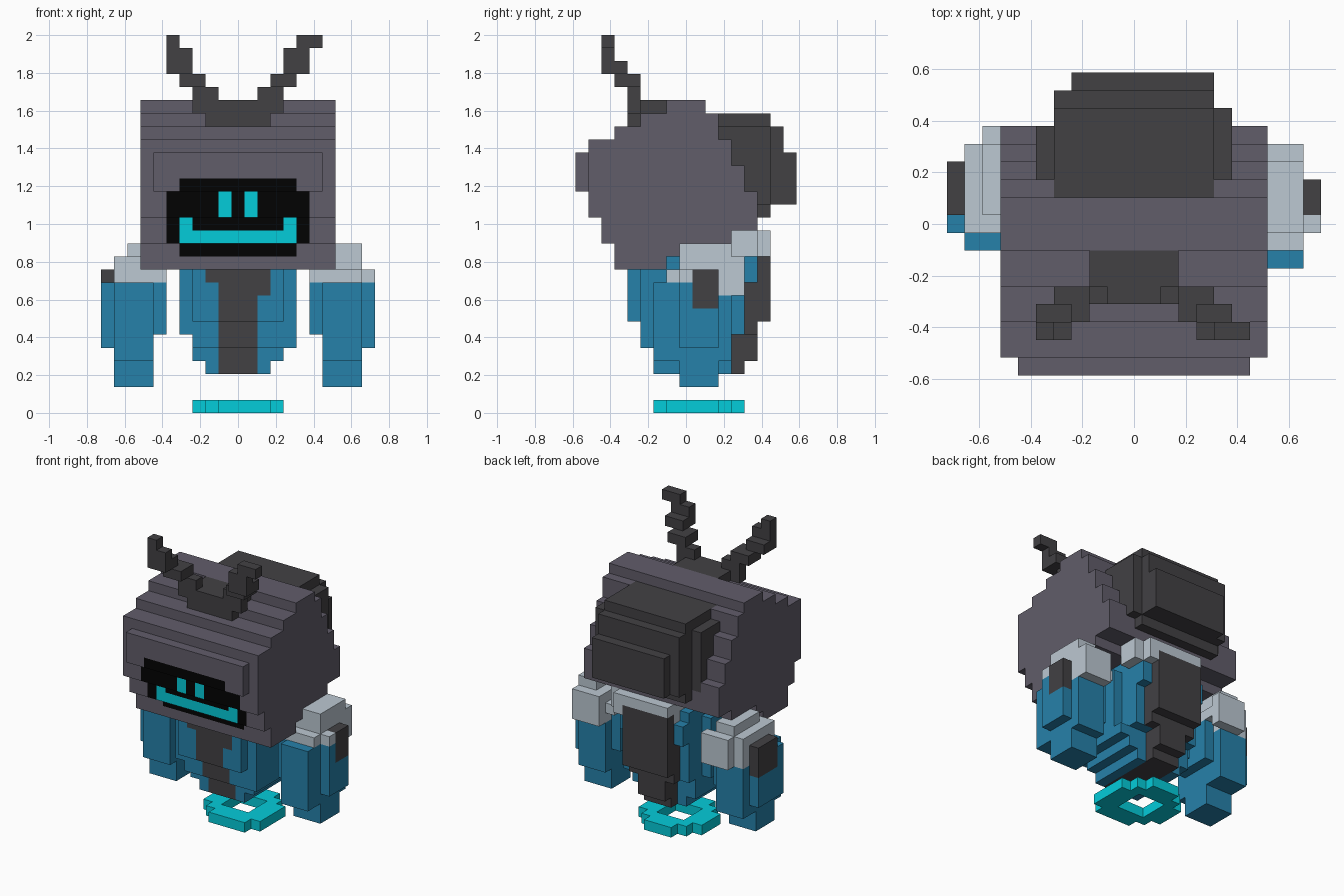
import bpy, bmesh, math
from mathutils import Vector

if "Cube" in bpy.data.objects:
    bpy.data.objects.remove(bpy.data.objects["Cube"])

V = 2 / 29                       # edge length of one block
ORIGIN = Vector((10.5, 8.5, 0))  # grid is 21 x 17 x 29 blocks
grid = {}                        # block -> (part name, colour name)


def linear(c):
    c /= 255
    return c / 12.92 if c <= 0.04045 else ((c + 0.055) / 1.055) ** 2.4


def material(name, rgb):
    m = bpy.data.materials.new(name)
    m.use_nodes = True
    col = tuple(linear(c) for c in rgb) + (1,)
    m.diffuse_color = col
    bsdf = m.node_tree.nodes["Principled BSDF"]
    bsdf.inputs["Base Color"].default_value = col
    bsdf.inputs["Roughness"].default_value = 0.8
    return m


MATS = {
    "purple_grey": material("purple_grey", (97, 93, 106)),
    "charcoal": material("charcoal", (66, 65, 68)),
    "blue": material("blue", (38, 129, 170)),
    "pale_grey": material("pale_grey", (188, 200, 210)),
    "cyan": material("cyan", (4, 204, 218)),
    "black": material("black", (2, 2, 2)),
}


def box(part, colour, x, y, z):
    """Fill a range of blocks; later boxes replace earlier ones."""
    for i in range(*x):
        for j in range(*y):
            for k in range(*z):
                grid[i, j, k] = (part, colour)


def paint_front(colour, x, z):
    """Recolour the frontmost head block of each column."""
    for i in range(*x):
        for k in range(*z):
            j = min(j for j in range(17) if (i, j, k) in grid)
            grid[i, j, k] = ("head", colour)


# Floating ring
for j, (a, b) in enumerate([(9, 13), (8, 14), (7, 14), (7, 14), (7, 14), (8, 13), (9, 12)]):
    box("hover_ring", "cyan", (a, b), (6 + j, 7 + j), (0, 1))
for i in range(9, 12):
    for j in range(8, 11):
        del grid[i, j, 0]

# Tapering torso
for x, y, z in [((8, 13), (6, 12), (3, 4)), ((7, 14), (6, 12), (4, 5)),
                ((7, 15), (5, 12), (5, 6)), ((6, 15), (5, 11), (6, 12)),
                ((7, 14), (5, 13), (6, 12)), ((7, 14), (4, 13), (7, 13)),
                ((7, 14), (13, 14), (10, 12))]:
    box("torso", "blue", x, y, z)

# Dark front stripe, underside and back plate
box("chest_stripe", "charcoal", (9, 12), (4, 5), (7, 12))
box("chest_stripe", "charcoal", (9, 13), (4, 5), (9, 10))
box("chest_stripe", "charcoal", (8, 13), (4, 5), (10, 12))
box("chest_stripe", "charcoal", (9, 12), (5, 6), (5, 7))
box("chest_stripe", "charcoal", (9, 12), (6, 12), (3, 5))
box("back_plate", "charcoal", (9, 12), (12, 13), (3, 6))
box("back_plate", "charcoal", (9, 12), (13, 14), (4, 7))
box("back_plate", "charcoal", (8, 13), (13, 14), (6, 12))
box("collar", "pale_grey", (8, 14), (12, 15), (12, 14))
box("collar", "pale_grey", (14, 15), (12, 14), (12, 14))
box("back_plate", "charcoal", (8, 13), (14, 15), (7, 13))


def arm(side, f, dy):
    """f maps an x range to its side, dy shifts the arm backwards."""
    part, cap = side + "_arm", side + "_shoulder"
    box(part, "blue", f(17, 20), (6 + dy, 12 + dy), (4, 10))
    box(part, "blue", f(17, 20), (8, 11), (2, 4))
    box(part, "blue", f(16, 17), (7 + dy, 11 + dy), (6, 10))
    box(part, "blue", f(20, 21), (8, 11 + dy), (5, 10))
    box(cap, "pale_grey", f(17, 20), (8, 13), (9, 12))
    box(cap, "pale_grey", f(16, 20), (7 + dy, 12 + dy), (10, 11))
    box(side + "_peg", "charcoal", f(20, 21), (9, 11 + dy), (8, 11))


arm("left", lambda a, b: (a, b), 0)
arm("right", lambda a, b: (21 - b, 21 - a), 1)
box("left_shoulder", "pale_grey", (18, 20), (8, 12), (12, 13))
box("left_shoulder", "pale_grey", (20, 21), (8, 9), (10, 11))
box("right_shoulder", "pale_grey", (2, 5), (13, 14), (9, 12))
box("right_shoulder", "pale_grey", (2, 4), (9, 13), (12, 13))

# Head: one stepped slab per row as (bottom, top, front, back)
for z0, z1, y0, y1 in [(11, 12, 3, 7), (12, 13, 3, 8), (13, 14, 2, 12), (14, 15, 2, 14),
                       (15, 17, 1, 14), (17, 19, 1, 13), (19, 21, 1, 12),
                       (21, 22, 3, 11), (22, 23, 5, 11), (23, 24, 7, 10)]:
    box("head", "purple_grey", (3, 18), (y0, y1), (z0, z1))
box("head", "purple_grey", (4, 17), (0, 1), (17, 20))

# Face screen with eyes and mouth
paint_front("black", (6, 15), (12, 18))
paint_front("black", (5, 16), (13, 17))
paint_front("cyan", (6, 15), (13, 14))
for x in (6, 14):
    paint_front("cyan", (x, x + 1), (14, 15))
for x in (9, 11):
    paint_front("cyan", (x, x + 1), (15, 17))

# Rounded pack on the back of the head
box("head_pack", "charcoal", (5, 16), (11, 14), (16, 22))
box("head_pack", "charcoal", (15, 16), (14, 15), (16, 22))
box("head_pack", "charcoal", (6, 15), (10, 15), (15, 23))
box("head_pack", "charcoal", (6, 15), (15, 16), (16, 22))
box("head_pack", "charcoal", (7, 15), (16, 17), (16, 20))

# Antennae rising from a shared base
box("antenna_base", "charcoal", (8, 13), (4, 7), (22, 24))
box("right_antenna", "charcoal", (7, 9), (4, 5), (23, 25))
box("right_antenna", "charcoal", (6, 8), (3, 5), (25, 26))
box("right_antenna", "charcoal", (5, 7), (2, 4), (26, 27))
box("right_antenna", "charcoal", (5, 7), (2, 3), (27, 28))
box("right_antenna", "charcoal", (5, 6), (2, 3), (28, 29))
box("left_antenna", "charcoal", (12, 14), (4, 5), (23, 25))
box("left_antenna", "charcoal", (13, 15), (3, 5), (25, 26))
box("left_antenna", "charcoal", (14, 16), (2, 4), (26, 27))
box("left_antenna", "charcoal", (14, 16), (2, 3), (27, 28))
box("left_antenna", "charcoal", (15, 17), (2, 3), (28, 29))


def build(part):
    """Mesh the exposed block sides of one part and merge flat areas."""
    cells = {c: v[1] for c, v in grid.items() if v[0] == part}
    colours = sorted(set(cells.values()))
    bm, verts = bmesh.new(), {}

    def vert(p):
        key = tuple(round(c) for c in p)
        if key not in verts:
            verts[key] = bm.verts.new((Vector(key) - ORIGIN) * V)
        return verts[key]

    for cell, colour in cells.items():
        for axis in range(3):
            for s in (-1, 1):
                n = Vector([s if a == axis else 0 for a in range(3)])
                if tuple(int(c + d) for c, d in zip(cell, n)) in grid:
                    continue
                u = Vector([1 if a == (axis + 1) % 3 else 0 for a in range(3)])
                w = n.cross(u)
                mid = Vector(cell) + Vector((0.5, 0.5, 0.5)) + n / 2
                f = bm.faces.new([vert(mid + (a * u + b * w) / 2)
                                  for a, b in ((-1, -1), (1, -1), (1, 1), (-1, 1))])
                f.material_index = colours.index(colour)
    bmesh.ops.dissolve_limit(bm, angle_limit=math.radians(1), verts=bm.verts,
                             edges=bm.edges, delimit={'MATERIAL'})
    mesh = bpy.data.meshes.new(part)
    bm.to_mesh(mesh)
    bm.free()
    for c in colours:
        mesh.materials.append(MATS[c])
    bpy.context.collection.objects.link(bpy.data.objects.new(part, mesh))


for name in sorted({v[0] for v in grid.values()}):
    build(name)
